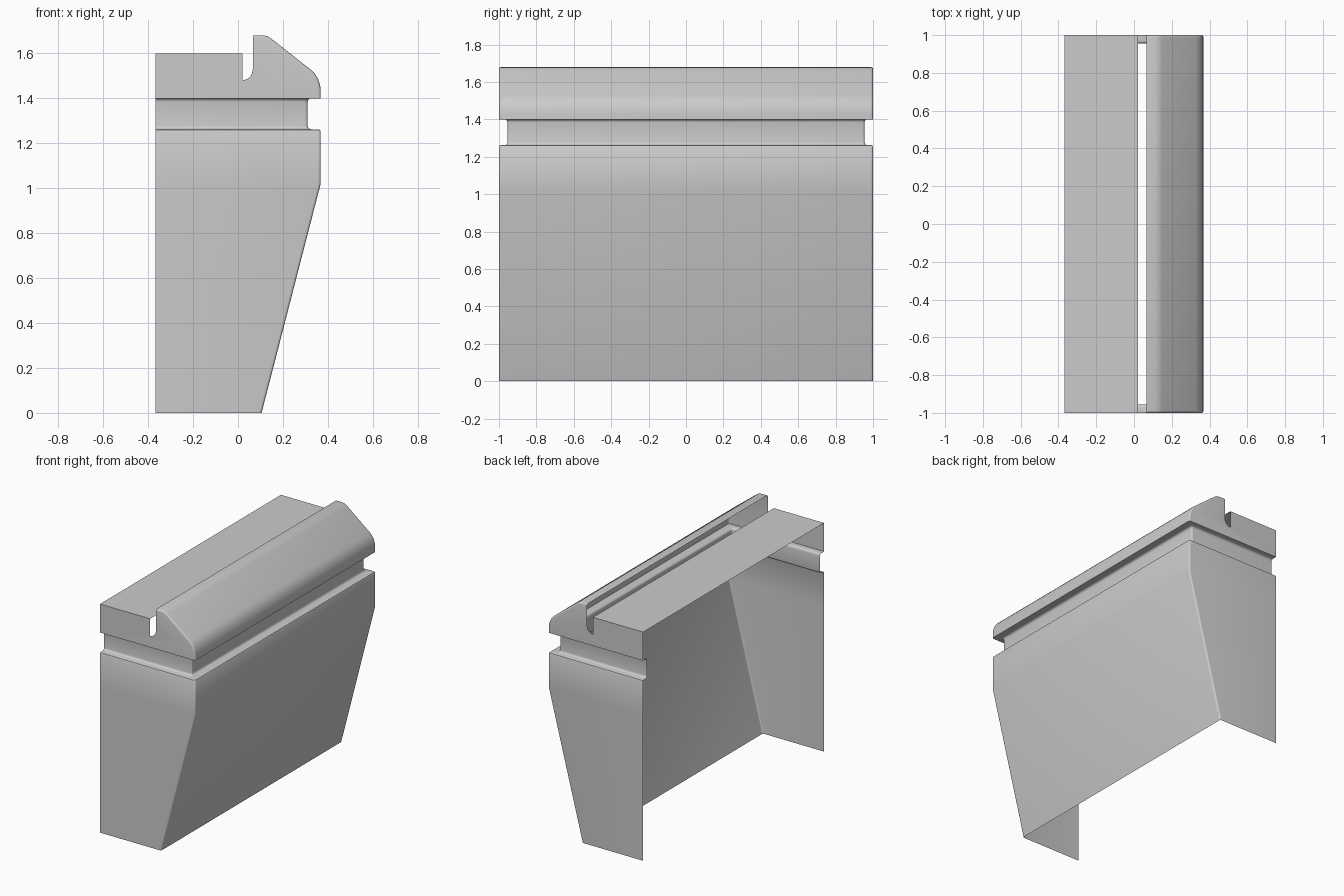
import bpy, bmesh
from math import sin, cos, pi
from mathutils import Vector

if "Cube" in bpy.data.objects:
    bpy.data.objects.remove(bpy.data.objects["Cube"])

BACK, R, N = -0.368, 0.012, 4   # open back, corner radius, corner segments


def make_object(name, bm):
    bmesh.ops.remove_doubles(bm, verts=bm.verts, dist=0.0002)
    bmesh.ops.recalc_face_normals(bm, faces=bm.faces)
    me = bpy.data.meshes.new(name)
    bm.to_mesh(me)
    bm.free()
    ob = bpy.data.objects.new(name, me)
    bpy.context.collection.objects.link(ob)
    bpy.ops.object.select_all(action='DESELECT')
    ob.select_set(True)
    bpy.context.view_layer.objects.active = ob
    bpy.ops.object.shade_smooth_by_angle(angle=0.6)
    return ob


def wrap(bm, levels):
    """Skin a front profile of (x, z, half width, normal) with rounded ends.
    Returns the two end sections, for y = -1 and y = +1."""
    sections = []
    for side in (-1, 1):
        angles = [pi / 2 * i / N for i in range(N + 1)]
        for a in (angles[::-1] if side < 0 else angles):
            row = []
            for x, z, w, n in levels:
                d = R * (1 - cos(a))
                row.append(bm.verts.new((x - n.x * d, side * (w - R + R * sin(a)), z - n.y * d)))
            sections.append(row)
    for s, t in zip(sections, sections[1:]):
        for i in range(len(levels) - 1):
            bm.faces.new((s[i], s[i + 1], t[i + 1], t[i]))
    return sections[0], sections[-1]


# Lower shell: tapering front plus the recessed groove
G = 0.31
lower = [(0.105, 0, 1), (0.368, 1.02, 1), (0.368, 1.252, 1), (0.364, 1.259, 0.997),
         (0.357, 1.262, 0.99)]
steps = [pi / 2 * i / 4 for i in range(5)]
r = 0.016
lower += [(G + r - r * sin(a), 1.262 + r - r * cos(a), 0.955 + r - r * sin(a)) for a in steps]
lower += [(G + r - r * cos(a), 1.40 - r + r * sin(a), 0.955 + r - r * cos(a)) for a in steps]
lower += [(0.368, 1.40, 1)]
bm = bmesh.new()
for end in wrap(bm, [(x, z, w, Vector((1, 0))) for x, z, w in lower]):
    back = [bm.verts.new((BACK, v.co.y, v.co.z)) for v in end]
    for i in range(len(end) - 1):
        bm.faces.new((end[i], end[i + 1], back[i + 1], back[i]))
make_object("lower_shell", bm)

# Upper shell: rounded sloping lip with notched end panels
pts = [(0.066, 1.68), (0.11, 1.68), (0.131, 1.676), (0.15, 1.664), (0.325, 1.526),
       (0.343, 1.508), (0.357, 1.484), (0.365, 1.46), (0.368, 1.435), (0.368, 1.40)]
P = [Vector(p) for p in pts]
levels = []
for i, p in enumerate(P):
    t = P[min(i + 1, len(P) - 1)] - P[max(i - 1, 0)]
    levels.append((p.x, p.y, 1, Vector((-t.y, t.x)).normalized()))
bm = bmesh.new()
notch = [(BACK, 1.40), (BACK, 1.60), (0.02, 1.60), (0.02, 1.48)]
notch += [(0.02 + 0.046 * sin(a), 1.53 - 0.05 * cos(a)) for a in steps[1:]]
for end in wrap(bm, levels):
    y = end[0].co.y
    bm.faces.new([bm.verts.new((x, y, z)) for x, z in notch] + end)
make_object("upper_lip", bm)

# Flat top plate behind the slot
bm = bmesh.new()
bm.faces.new([bm.verts.new((x, y, 1.60)) for x, y in
              ((BACK, -1), (0.02, -1), (0.02, 1), (BACK, 1))])
make_object("top_plate", bm)
